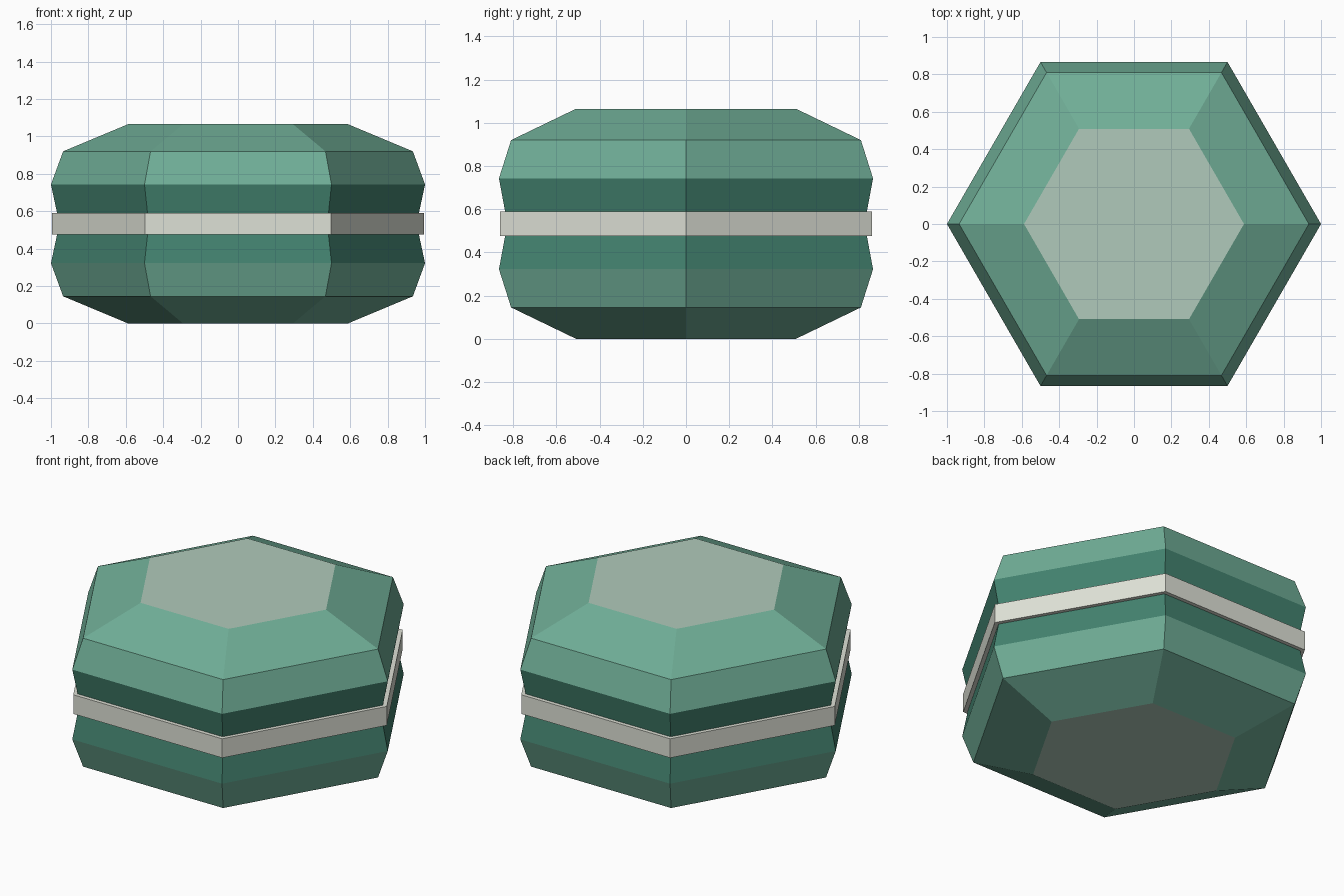
import bpy, bmesh, math

if "Cube" in bpy.data.objects:
    bpy.data.objects.remove(bpy.data.objects["Cube"])


def material(name, rgb):
    m = bpy.data.materials.new(name)
    lin = [((c / 255 + 0.055) / 1.055) ** 2.4 for c in rgb]
    m.diffuse_color = (*lin, 1)
    m.use_nodes = True
    m.node_tree.nodes["Principled BSDF"].inputs["Base Color"].default_value = m.diffuse_color
    return m


light_green = material("light green", (112, 174, 151))
dark_green = material("dark green", (67, 130, 111))
pale_green = material("pale green", (176, 202, 187))
ivory = material("ivory", (222, 225, 214))


def hex_stack(name, profile, mats, side_mats, cap_mat):
    """Stack hexagonal rings given as (radius, z); one material index per side row."""
    bm = bmesh.new()
    rings = [[bm.verts.new((r * math.cos(i * math.pi / 3), r * math.sin(i * math.pi / 3), z))
              for i in range(6)] for r, z in profile]
    for row, (a, b) in enumerate(zip(rings, rings[1:])):
        for i in range(6):
            j = (i + 1) % 6
            bm.faces.new((a[i], a[j], b[j], b[i])).material_index = side_mats[row]
    bm.faces.new(rings[0][::-1]).material_index = cap_mat
    bm.faces.new(rings[-1]).material_index = cap_mat
    mesh = bpy.data.meshes.new(name)
    bm.to_mesh(mesh)
    bm.free()
    for m in mats:
        mesh.materials.append(m)
    bpy.context.collection.objects.link(bpy.data.objects.new(name, mesh))


# Faceted body, mirrored about its mid height, with a dark waist and pale caps
HEIGHT = 1.065
lower = [(0.588, 0), (0.935, 0.145), (1.0, 0.322), (0.955, HEIGHT / 2)]
body = lower + [(r, HEIGHT - z) for r, z in lower[-2::-1]]
hex_stack("body", body, [light_green, dark_green, pale_green], [0, 0, 1, 1, 0, 0], 2)

# Ivory band round the waist
hex_stack("waist_band", [(0.994, 0.475), (0.994, 0.59)], [ivory], [0], 0)
